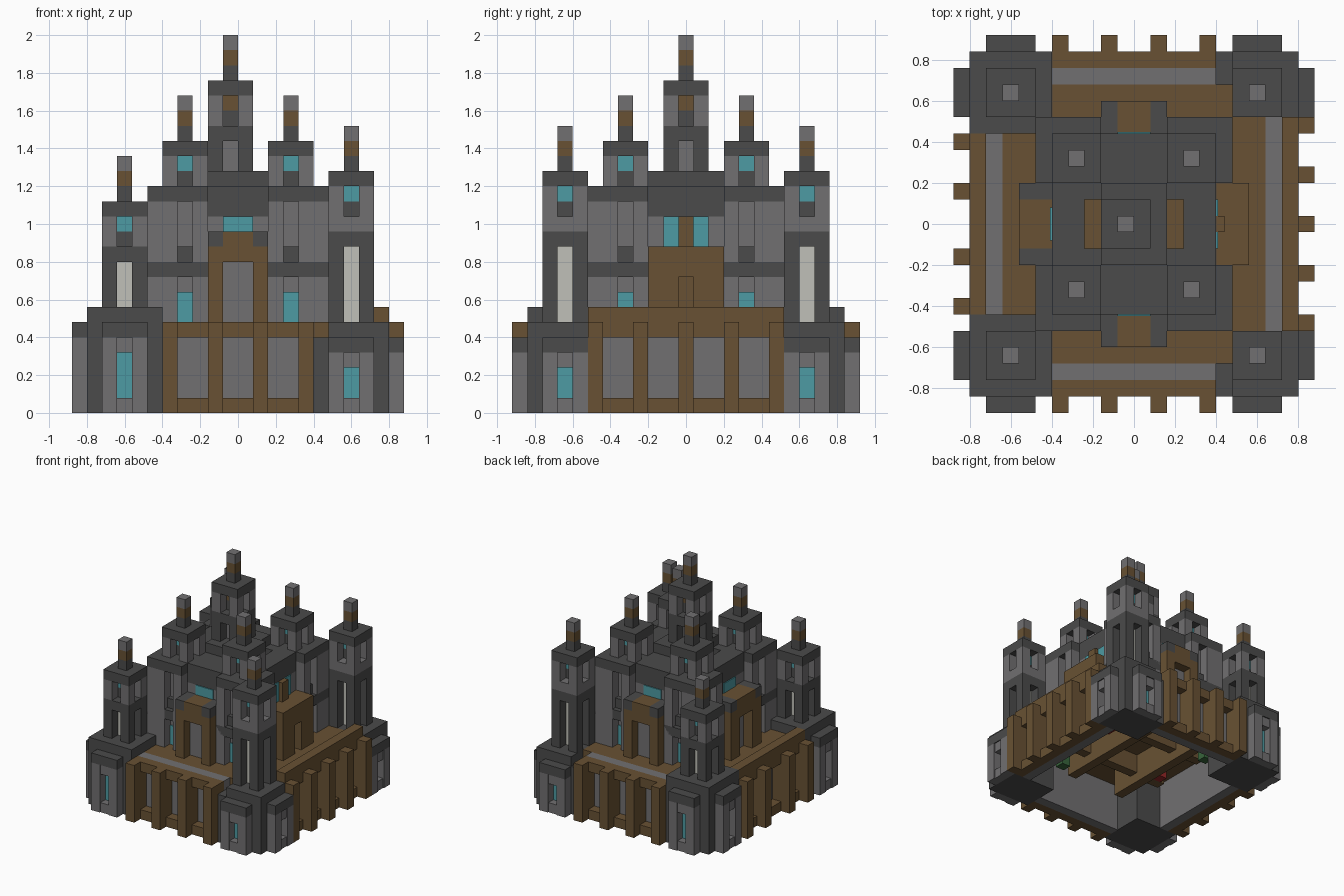
import bpy
import bmesh
from mathutils import Matrix, Vector

if "Cube" in bpy.data.objects:
    bpy.data.objects.remove(bpy.data.objects["Cube"], do_unlink=True)

UNIT = 0.08  # edge of one building block
PALETTE = {
    "dark_stone": (0.070, 0.070, 0.070),
    "grey_stone": (0.165, 0.160, 0.165),
    "brown_wood": (0.140, 0.083, 0.033),
    "teal_glass": (0.075, 0.330, 0.370),
    "pale_glass": (0.530, 0.530, 0.480),
    "red_cloth": (0.300, 0.020, 0.020),
    "green_cloth": (0.040, 0.130, 0.045),
}
DARK, GREY, BROWN, TEAL, PALE, RED, GREEN = range(len(PALETTE))
materials = []
for label, rgb in PALETTE.items():
    mat = bpy.data.materials.new(label)
    mat.use_nodes = True
    mat.diffuse_color = (*rgb, 1)
    mat.node_tree.nodes["Principled BSDF"].inputs["Base Color"].default_value = (*rgb, 1)
    materials.append(mat)


class Part:
    """One named mesh gathered from coloured blocks, measured in block units."""

    def __init__(self, name):
        self.name = name
        self.bm = bmesh.new()

    def span(self, colour, x0, x1, y0, y1, z0, z1):
        low, high = Vector((x0, y0, z0)), Vector((x1, y1, z1))
        size = [abs(s) * UNIT for s in high - low]
        place = Matrix.Translation((low + high) * UNIT / 2) @ Matrix.Diagonal((*size, 1))
        made = bmesh.ops.create_cube(self.bm, size=1, matrix=place)
        for face in {f for v in made["verts"] for f in v.link_faces}:
            face.material_index = colour

    def block(self, colour, cx, cy, hw, hd, z0, z1):
        self.span(colour, cx - hw, cx + hw, cy - hd, cy + hd, z0, z1)

    def side(self, colour, facing, o0, o1, a0, a1, z0, z1):
        """Block given by distance outwards and distance along one side."""
        fx, fy = facing
        if fx:
            self.span(colour, fx * o0, fx * o1, a0, a1, z0, z1)
        else:
            self.span(colour, a0, a1, fy * o0, fy * o1, z0, z1)

    def finish(self):
        mesh = bpy.data.meshes.new(self.name)
        self.bm.to_mesh(mesh)
        self.bm.free()
        for mat in materials:
            mesh.materials.append(mat)
        bpy.context.collection.objects.link(bpy.data.objects.new(self.name, mesh))


SIDES = {"front": (0, -1), "back": (0, 1), "right": (-1, 0), "left": (1, 0)}
CORNERS = {"front_left": (1, -1), "back_left": (1, 1),
           "front_right": (-1, -1), "back_right": (-1, 1)}


def turret(name, cx, cy, z, layers):
    """Corner posts round a recessed core, a cap and a striped spire."""
    part = Part(name)
    for posts, core, height in layers:
        if posts == core:
            part.block(posts, cx, cy, 1.5, 1.5, z, z + height)
        else:
            part.block(core, cx, cy, 0.5, 0.5, z, z + height)
            for dx in (-1, 1):
                for dy in (-1, 1):
                    part.block(posts, cx + dx, cy + dy, 0.5, 0.5, z, z + height)
        z += height
    part.block(DARK, cx, cy, 1.5, 1.5, z, z + 1)
    for colour in (DARK, BROWN, GREY):
        z += 1
        part.block(colour, cx, cy, 0.5, 0.5, z, z + 1)
    part.finish()


# Outer walls: recessed panels, bands and pillars
for name, facing in SIDES.items():
    part = Part(name + "_wall")
    base = 8 if facing[0] else 8.5
    half = {"left": 6.5, "right": 5.5}.get(name, 5)
    top = 7 if facing[0] else 6
    part.side(GREY, facing, base, base + 1, -half, half, 0, 6)
    part.side(BROWN, facing, base + 1, base + 2, -half, half, 0, 1)
    part.side(BROWN, facing, base + 1, base + 2, -half, half, 5, top)
    stations = {"left": (-6, -3, 0, 3, 6), "right": (-5, -2, 2, 5)}
    for a in stations.get(name, (-4.5, -1.5, 1.5, 4.5)):
        part.side(BROWN, facing, base + 1, base + 3, a - 0.5, a + 0.5, 0, 6)
    part.finish()

# Terrace over the hollow hall
part = Part("terrace")
part.block(BROWN, 0, 0, 8, 8.5, 5, 6)
part.finish()

# Hall partitions and hangings under the terrace
part = Part("hall_partitions")
for s in (-1, 1):
    part.block(BROWN, s * 3, 0, 0.5, 6, 2, 5)
    part.block(BROWN, 0, s * 3, 6, 0.5, 3, 5)
    part.block(RED, s * 5, s * 2, 0.5, 0.5, 3, 5)
    part.block(GREEN, s * 5, -s * 5, 0.5, 0.5, 2, 5)
part.finish()

# Corner bastions and the towers on them
for name, (sx, sy) in CORNERS.items():
    cx, cy = sx * 7.5, sy * 8
    low = sx > 0
    eave = 4 if low else 5
    part = Part(name + "_bastion")
    inner = 6.5 if low else 5.5
    part.span(DARK, sx * 5, sx * 10, sy * inner, sy * 10.5, 0, eave + 1)
    part.span(DARK, sx * (6 if low else 5), sx * 10, sy * inner, sy * 10.5, eave + 1, eave + 2)
    for facing, middle, along in (((sx, 0), 10, cy), ((0, sy), 10.5, cx)):
        for shift in (-1, 1):
            part.side(GREY, facing, middle, middle + 1,
                      along + shift - 0.5, along + shift + 0.5, 0, eave)
        edges = (along - 0.5, along + 0.5)
        part.side(GREY, facing, middle, middle + 0.9, *edges, 0, 1)
        part.side(TEAL, facing, middle, middle + 0.1, *edges, 1, eave - 1)
        part.side(GREY, facing, middle, middle + 0.9, *edges, eave - 1, eave)
        part.side(DARK, facing, middle, middle + 1, along - 1.5, along + 1.5, eave, eave + 1)
    part.finish()
    if low:
        layers = [(DARK, PALE, 5), (DARK, DARK, 1), (GREY, GREY, 1), (GREY, DARK, 1), (GREY, TEAL, 1)]
    else:
        layers = [(DARK, PALE, 3), (DARK, DARK, 1), (GREY, DARK, 1), (GREY, TEAL, 1)]
    turret(name + "_tower", cx, cy, eave + 2, layers)

# Keep: middle body with brown roof
part = Part("keep_body")
part.block(GREY, 0, 0, 5, 5.5, 6, 13)
part.block(BROWN, 0, 0, 4.9, 5.4, 13, 13.1)
part.block(DARK, 0, 0, 5.1, 5.6, 9, 10)
part.block(DARK, 0, 0, 2, 5.5, 13, 15)
part.block(DARK, 0, 0, 2, 2.5, 15, 16)
for s in (-1, 1):
    part.block(DARK, s * 4, 0, 1, 2.5, 13, 15)
    part.block(DARK, 0, s * 2, 5, 0.5, 13, 15)
part.finish()

# Keep corners: ringed blocks with posts, windows and turrets
for name, (sx, sy) in CORNERS.items():
    part = Part(name + "_keep_corner")
    part.span(GREY, sx * 2, sx * 5, sy * 2.5, sy * 5.5, 6, 14)
    for z in (9, 14):
        part.span(DARK, sx * 2, sx * 6, sy * 2.5, sy * 6.5, z, z + 1)
    part.block(GREY, sx * 5.5, sy * 6, 0.5, 0.5, 6, 14)
    for facing, middle, along in (((sx, 0), 5, sy * 4), ((0, sy), 5.5, sx * 3.5)):
        for shift in (-1, 1):
            part.side(GREY, facing, middle, middle + 1,
                      along + shift - 0.5, along + shift + 0.5, 6, 14)
        edges = (along - 0.5, along + 0.5)
        part.side(TEAL, facing, middle, middle + 0.1, *edges, 6, 8)
        part.side(DARK, facing, middle, middle + 0.5, *edges, 10, 11)
    part.finish()
    turret(name + "_keep_turret", sx * 3.5, sy * 4, 15, [(GREY, DARK, 1), (GREY, TEAL, 1)])

# Porches with recessed panels and windows above
for name, facing in SIDES.items():
    part = Part(name + "_porch")
    plain = name == "left"
    base = 5 if facing[0] else 5.5
    half = 2.5 if facing[0] else 2
    gap = 0.5 if plain else 1
    lintel = 9 if plain else 10
    part.side(BROWN if plain else GREY, facing, base, base + 1, -gap, gap, 6, lintel)
    part.side(BROWN, facing, base, base + 2, -half, half, lintel, 11)
    for s in (-1, 1):
        part.side(BROWN, facing, base, base + 2, s * gap, s * half, 6, lintel)
        if plain:
            part.side(TEAL, facing, base, base + 0.1, s * 0.5, s * 1.5, 11, 13)
        else:
            part.side(DARK, facing, base, base + 2, s * (half - 1), s * half, 11, 12)
    if plain:
        part.side(BROWN, facing, base, base + 0.5, -0.5, 0.5, 11, 13)
    else:
        part.side(BROWN, facing, base, base + 2, 1 - half, half - 1, 11, 12)
        part.side(TEAL, facing, base, base + 0.1, -1, 1, 12, 13)
    part.finish()

# Tall central tower
turret("central_tower", -0.5, 0, 16,
       [(DARK, GREY, 2), (DARK, DARK, 1), (GREY, DARK, 1), (GREY, BROWN, 1)])
